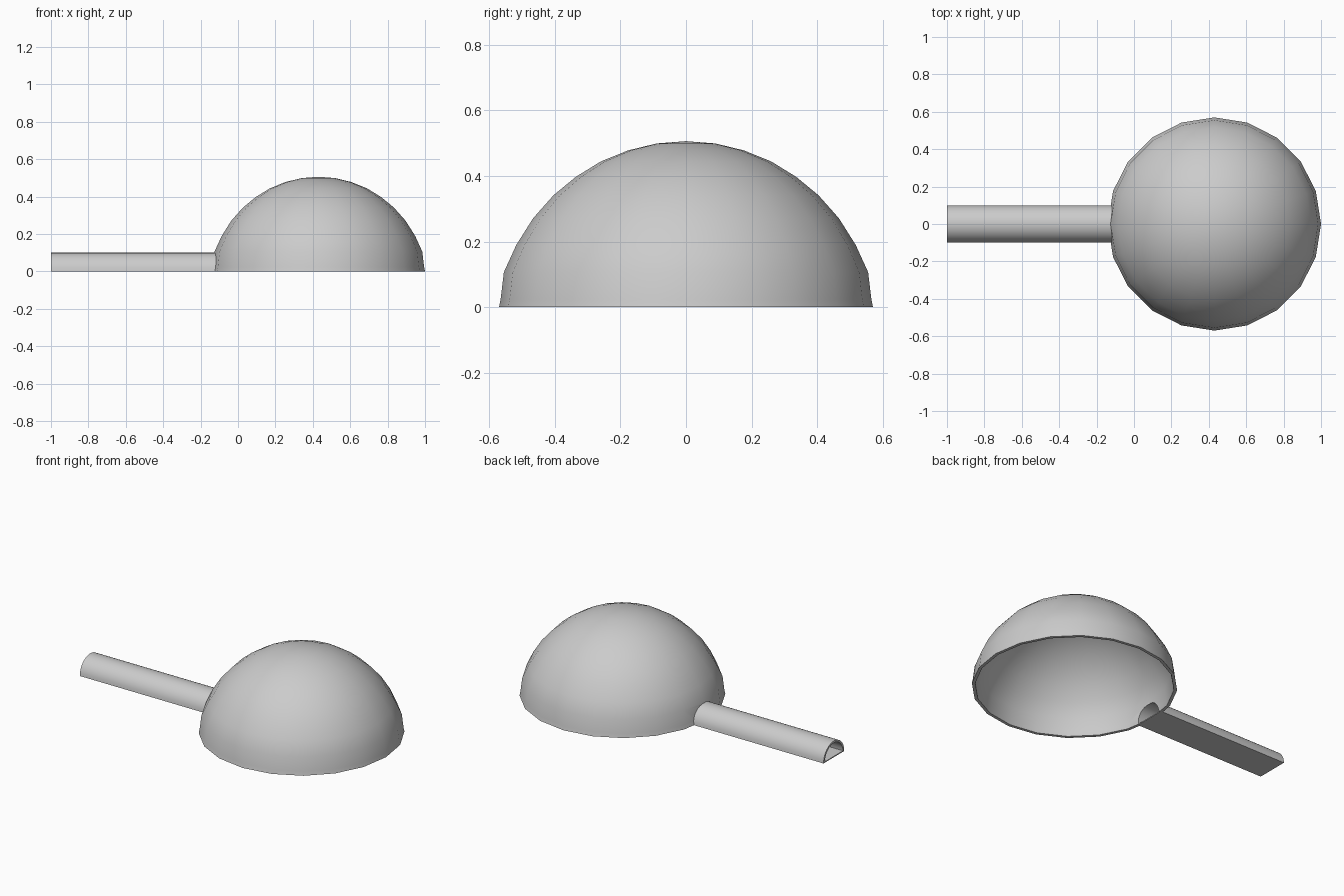
import bpy, bmesh
from math import sin, cos, pi, tau

if "Cube" in bpy.data.objects:
    bpy.data.objects.remove(bpy.data.objects["Cube"])

CX = 0.43          # dome centre
SIDES = 20


def make_object(name, bm):
    bmesh.ops.remove_doubles(bm, verts=bm.verts, dist=1e-5)
    bmesh.ops.recalc_face_normals(bm, faces=bm.faces)
    me = bpy.data.meshes.new(name)
    bm.to_mesh(me)
    bm.free()
    ob = bpy.data.objects.new(name, me)
    bpy.context.collection.objects.link(ob)
    return ob


def loft(name, rings, closed=False, caps=False):
    """Skin a list of equal-length point rings."""
    bm = bmesh.new()
    rows = [[bm.verts.new(p) for p in r] for r in rings]
    pairs = list(zip(rows, rows[1:])) + ([(rows[-1], rows[0])] if closed else [])
    for a, b in pairs:
        n = len(a)
        for i in range(n):
            j = (i + 1) % n
            bm.faces.new((a[i], a[j], b[j], b[i]))
    if caps:
        bm.faces.new(rows[0])
        bm.faces.new(rows[-1])
    bmesh.ops.dissolve_degenerate(bm, dist=1e-6, edges=bm.edges)
    return make_object(name, bm)


def smooth(ob, angle):
    bpy.ops.object.select_all(action='DESELECT')
    ob.select_set(True)
    bpy.context.view_layer.objects.active = ob
    bpy.ops.object.shade_smooth_by_angle(angle=angle)


def arc(x, r, z, n=16):
    return [(x, r * cos(pi * i / n), max(z, r * sin(pi * i / n))) for i in range(n + 1)]


# dome shell: outer profile up, inner profile down
outer = [(0.57, 0), (0.565, 0.024), (0.555, 0.107), (0.517, 0.19), (0.466, 0.271),
         (0.404, 0.341), (0.336, 0.397), (0.26, 0.444), (0.176, 0.478),
         (0.089, 0.499), (0, 0.506)]
inner = [(r * 0.968, z * 0.975) for r, z in reversed(outer)]
dome = loft("dome", [[(CX + r * cos(tau * i / SIDES), r * sin(tau * i / SIDES), z)
                      for i in range(SIDES)] for r, z in outer + inner], closed=True)

# doorway cut through the dome wall
cutter = loft("doorway_cutter",
              [[(x, 0.088 * cos(tau * i / 32), 0.088 * sin(tau * i / 32)) for i in range(32)]
               for x in (-0.3, 0.1)], caps=True)
mod = dome.modifiers.new("doorway", 'BOOLEAN')
mod.operation = 'DIFFERENCE'
mod.solver = 'EXACT'
mod.object = cutter
bpy.context.view_layer.objects.active = dome
bpy.ops.object.modifier_apply(modifier=mod.name)
bpy.data.objects.remove(cutter)
smooth(dome, 0.7)


# entrance tunnel: half pipe with a thin floor, open at both ends
def tunnel_ring(x, r, z):
    return [(p[0], p[1], p[2]) for p in arc(x, r, z)]


x0, x1 = -1.0, -0.112
tunnel = loft("entrance_tunnel",
              [tunnel_ring(x0, 0.1, 0), tunnel_ring(x1, 0.1, 0),
               tunnel_ring(x1, 0.088, 0.006), tunnel_ring(x0, 0.088, 0.006)], closed=True)
smooth(tunnel, 0.6)
